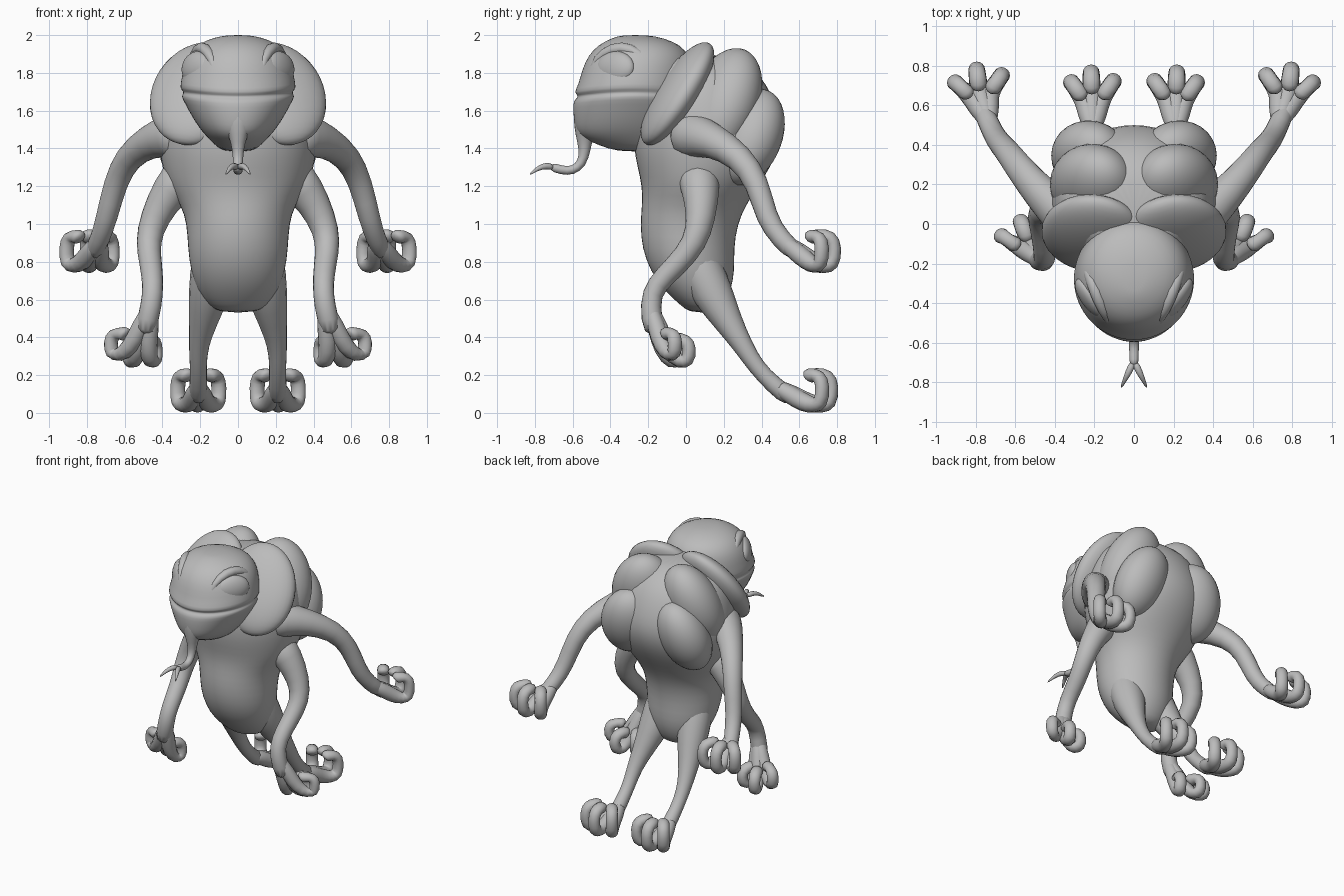
import bpy, bmesh, math
from mathutils import Vector, Matrix

skin = bpy.data.materials.new("grey_skin")
skin.diffuse_color = (0.5, 0.5, 0.5, 1)


def finish(name, bm, mirror=True, subsurf=1):
    bmesh.ops.recalc_face_normals(bm, faces=bm.faces)
    for f in bm.faces:
        f.smooth = True
    me = bpy.data.meshes.new(name)
    bm.to_mesh(me)
    bm.free()
    me.materials.append(skin)
    ob = bpy.data.objects.new(name, me)
    bpy.context.collection.objects.link(ob)
    if mirror:
        ob.modifiers.new("mirror", 'MIRROR').use_mirror_merge = False
    if subsurf:
        m = ob.modifiers.new("smooth", 'SUBSURF')
        m.levels = m.render_levels = subsurf
    return ob


def loft(bm, rings):
    """Skin a list of closed rings and cap both ends."""
    rows = [[bm.verts.new(p) for p in r] for r in rings]
    n = len(rows[0])
    for a, b in zip(rows, rows[1:]):
        for i in range(n):
            bm.faces.new((a[i], a[(i + 1) % n], b[(i + 1) % n], b[i]))
    bm.faces.new(rows[0])
    bm.faces.new(rows[-1])


def tube(bm, path, n=10):
    """Limb through (x, y, z, radius) points."""
    pts = [Vector(p[:3]) for p in path]
    rings = []
    for i, c in enumerate(pts):
        t = Vector((0, 0, 0))
        if i > 0:
            t += (c - pts[i - 1]).normalized()
        if i < len(pts) - 1:
            t += (pts[i + 1] - c).normalized()
        t.normalize()
        u = Vector((1, 0, 0))
        u = (u - t * u.dot(t)).normalized()
        v = t.cross(u)
        r = path[i][3] * 1.05
        rings.append([c + r * (math.cos(k * math.tau / n) * u + math.sin(k * math.tau / n) * v)
                      for k in range(n)])
    loft(bm, rings)


def stack(name, stations, n=24, lift=0.0):
    """Body of horizontal ovals: (z, front y, back y, half width)."""
    rings = []
    for z, y0, y1, rx in stations:
        ring = []
        for k in range(n):
            a = k * math.tau / n
            x = rx * 1.01 * math.cos(a)
            ring.append((x, (y0 + y1) / 2 + (y1 - y0) / 2 * math.sin(a), z + lift * x * x))
        rings.append(ring)
    bm = bmesh.new()
    loft(bm, rings)
    return finish(name, bm, mirror=False)


def ellipsoid(name, centre, radii, rot):
    bm = bmesh.new()
    bmesh.ops.create_uvsphere(bm, u_segments=32, v_segments=20, radius=1)
    bm.transform(Matrix.Translation(centre) @ rot @ Matrix.Diagonal((*radii, 1)))
    return finish(name, bm, subsurf=0)


def limb(name, path, knuckles, rise, r):
    """Limb ending in a fanned palm with three curled digits."""
    bm = bmesh.new()
    tube(bm, path)
    wrist, base = Vector(path[-2][:3]), Vector(path[-1][:3])
    up = Vector((0, 0, 1))
    for k in knuckles:
        k = Vector(k)
        d = Vector((k.x - base.x, k.y - base.y, 0)).normalized()
        digit = [wrist, wrist.lerp(k, 0.4).lerp(base, 0.25), base.lerp(k, 0.5), k,
                 k + d * 0.045 + up * 0.01, k + d * 0.055 + up * rise * 0.6,
                 k + d * 0.035 + up * rise * 0.95, k - d * 0.03 + up * rise,
                 k - d * 0.05 + up * rise * 0.85]
        radii = [0.9, 1.2, 1.2, 1.05, 1.05, 0.95, 1, 1.1, 0.85]
        tube(bm, [(*p, r * s) for p, s in zip(digit, radii)], 8)
    finish(name, bm)


# Torso
stack("torso", [
    (0.53, 0.02, 0.16, 0.09), (0.57, -0.03, 0.2, 0.16), (0.65, -0.12, 0.24, 0.215),
    (0.75, -0.19, 0.26, 0.25), (0.87, -0.235, 0.255, 0.265), (1.0, -0.245, 0.275, 0.27),
    (1.1, -0.235, 0.32, 0.30), (1.2, -0.235, 0.385, 0.37), (1.3, -0.26, 0.45, 0.40),
    (1.4, -0.28, 0.495, 0.42), (1.5, -0.28, 0.51, 0.42), (1.6, -0.27, 0.49, 0.41),
    (1.7, -0.25, 0.45, 0.385), (1.78, -0.2, 0.40, 0.35), (1.85, -0.15, 0.32, 0.28),
    (1.90, -0.1, 0.21, 0.17)])

# Head with a pinched mouth line
stack("head", [
    (1.38, -0.36, -0.08, 0.08), (1.42, -0.47, -0.06, 0.125), (1.46, -0.56, -0.04, 0.17),
    (1.50, -0.585, -0.02, 0.205), (1.55, -0.595, 0.0, 0.24), (1.62, -0.60, 0.03, 0.28),
    (1.655, -0.595, 0.03, 0.30),
    (1.668, -0.575, 0.03, 0.288), (1.682, -0.575, 0.03, 0.288), (1.695, -0.595, 0.03, 0.307),
    (1.74, -0.57, 0.03, 0.298), (1.82, -0.55, 0.03, 0.285), (1.89, -0.52, 0.02, 0.255),
    (1.95, -0.465, -0.03, 0.20), (1.985, -0.39, -0.12, 0.12), (2.0, -0.34, -0.2, 0.05)],
    n=32, lift=0.25)

# Eyes with brow and cheek ridges around them
face = Vector((0.8, -0.58, 0.14)).to_track_quat('Z', 'Y').to_matrix().to_4x4()
ellipsoid("eye", (0.217, -0.375, 1.825), (0.12, 0.09, 0.05), face)
bm = bmesh.new()
tube(bm, [(0.125, -0.5, 1.79, 0.015), (0.13, -0.48, 1.87, 0.025), (0.175, -0.39, 1.935, 0.034),
          (0.21, -0.29, 1.93, 0.034), (0.25, -0.2, 1.86, 0.02)])
finish("brow", bm)
bm = bmesh.new()
tube(bm, [(0.14, -0.5, 1.77, 0.015), (0.205, -0.46, 1.735, 0.02), (0.265, -0.35, 1.735, 0.02),
          (0.272, -0.23, 1.79, 0.015)])
finish("cheek", bm)

# Forked tongue hanging from the chin
bm = bmesh.new()
tube(bm, [(0, -0.48, 1.60, 0.13), (0, -0.52, 1.53, 0.085), (0, -0.54, 1.47, 0.048),
          (0, -0.535, 1.39, 0.030), (0, -0.55, 1.32, 0.026), (0, -0.60, 1.28, 0.025),
          (0, -0.66, 1.285, 0.024), (0, -0.72, 1.305, 0.024)])
finish("tongue", bm, mirror=False)
bm = bmesh.new()
tube(bm, [(0.005, -0.70, 1.30, 0.02), (0.025, -0.745, 1.31, 0.018), (0.045, -0.785, 1.295, 0.013),
          (0.066, -0.83, 1.26, 0.004)], 8)
finish("tongue_fork", bm)

# Three layers of overlapping mane lobes, inner ends swept forward
for name, c, r, tilt, lean, sweep in [
        ("front_mane", (0.21, -0.045, 1.69), (0.255, 0.105, 0.32), -0.58, -0.16, 0.2),
        ("middle_mane", (0.205, 0.195, 1.63), (0.22, 0.18, 0.32), -0.42, -0.05, 0.5),
        ("back_mane", (0.22, 0.335, 1.46), (0.20, 0.165, 0.27), -0.42, -0.05, 0.5)]:
    ellipsoid(name, c, r, Matrix.Rotation(sweep, 4, 'Z') @ Matrix.Rotation(tilt, 4, 'X')
              @ Matrix.Rotation(lean, 4, 'Y'))

# Upper arms
limb("upper_arm", [
    (0.27, 0.0, 1.47, 0.15), (0.36, 0.05, 1.47, 0.12), (0.47, 0.15, 1.44, 0.09),
    (0.585, 0.29, 1.355, 0.073), (0.65, 0.38, 1.22, 0.063), (0.695, 0.425, 1.03, 0.058),
    (0.73, 0.50, 0.92, 0.052), (0.775, 0.60, 0.83, 0.054)],
    [(0.87, 0.685, 0.775), (0.79, 0.735, 0.775), (0.695, 0.715, 0.775)], 0.165, 0.044)

# Lower arms
limb("lower_arm", [
    (0.26, 0.06, 1.28, 0.13), (0.36, 0.08, 1.18, 0.10), (0.445, 0.08, 1.03, 0.078),
    (0.48, 0.05, 0.90, 0.066), (0.46, -0.05, 0.78, 0.06), (0.45, -0.16, 0.68, 0.056),
    (0.455, -0.195, 0.58, 0.055), (0.50, -0.165, 0.40, 0.062)],
    [(0.63, -0.085, 0.30), (0.555, -0.03, 0.265), (0.46, -0.08, 0.265)], 0.125, 0.043)

# Legs
limb("leg", [
    (0.10, 0.02, 0.96, 0.10), (0.13, 0.06, 0.80, 0.12), (0.15, 0.135, 0.64, 0.115),
    (0.185, 0.225, 0.48, 0.075), (0.21, 0.305, 0.35, 0.052), (0.21, 0.37, 0.245, 0.044),
    (0.21, 0.46, 0.15, 0.046), (0.21, 0.57, 0.065, 0.056)],
    [(0.29, 0.68, 0.04), (0.215, 0.72, 0.04), (0.13, 0.685, 0.04)], 0.165, 0.044)
